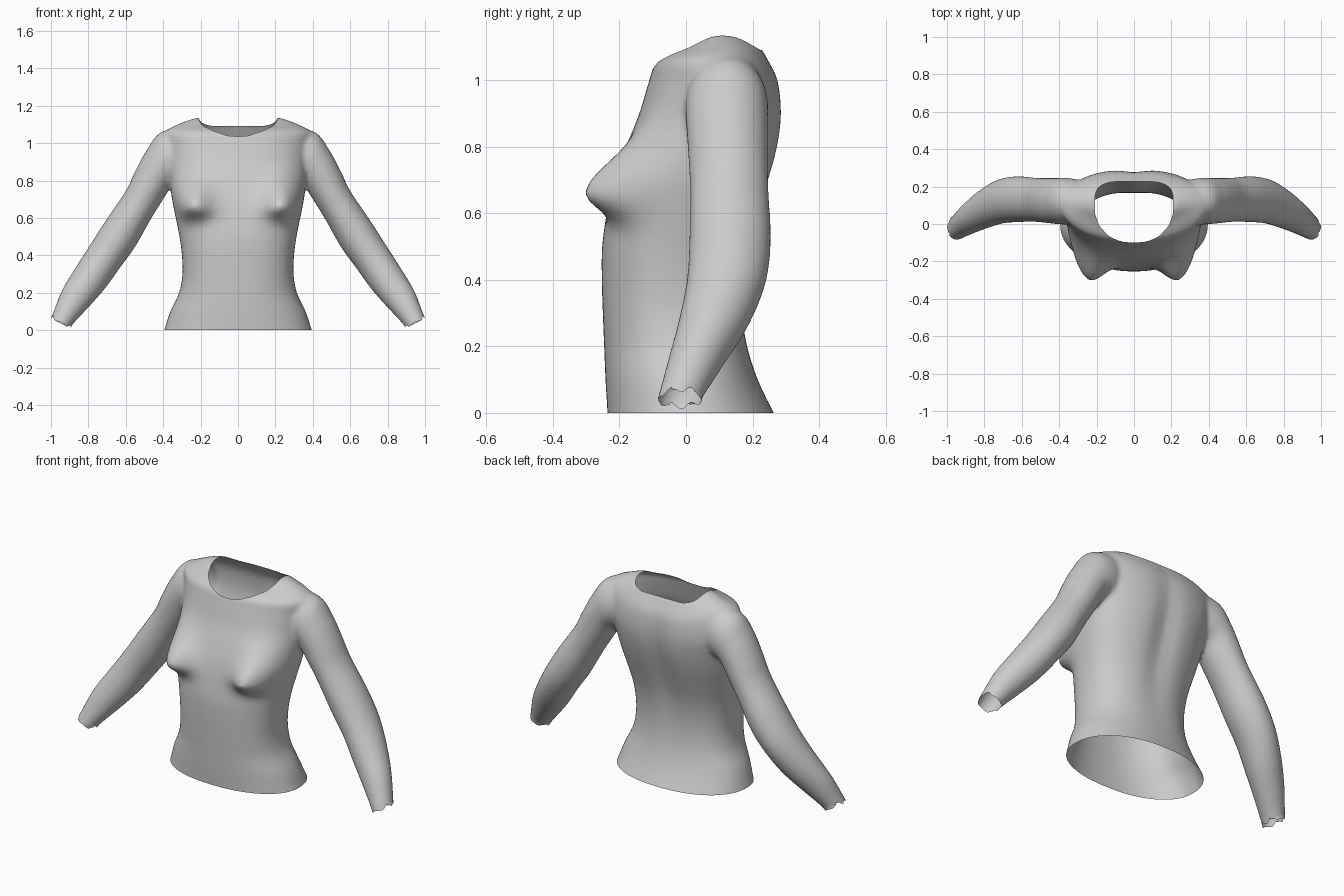
import bpy, bmesh, math
from mathutils import Vector

if "Cube" in bpy.data.objects:
    bpy.data.objects.remove(bpy.data.objects["Cube"])

SEG = 64


def spline(rows, steps=5):
    """Smooth Catmull-Rom interpolation of parameter rows."""
    out = []
    for i in range(len(rows) - 1):
        a, b, c, d = (rows[max(0, min(len(rows) - 1, i + k))] for k in (-1, 0, 1, 2))
        for s in range(steps):
            t = s / steps
            out.append([0.5 * (2*q + (r - p)*t + (2*p - 5*q + 4*r - u)*t*t
                               + (3*q - p - 3*r + u)*t**3)
                        for p, q, r, u in zip(a, b, c, d)])
    out.append(list(rows[-1]))
    return out


def loft(bm, rings):
    """Closed tube through a list of point rings, capped at both ends."""
    loops = [[bm.verts.new(p) for p in ring] for ring in rings]
    faces = [bm.faces.new((a[i], a[(i + 1) % SEG], b[(i + 1) % SEG], b[i]))
             for a, b in zip(loops, loops[1:]) for i in range(SEG)]
    faces.append(bm.faces.new(loops[0][::-1]))
    faces.append(bm.faces.new(loops[-1]))
    bmesh.ops.recalc_face_normals(bm, faces=faces)


def power(v, e):
    return math.copysign(abs(v) ** e, v)


def torso_ring(z, hw, front, back, mid, n):
    pts = []
    for i in range(SEG):
        a = 2 * math.pi * i / SEG
        c, s = math.cos(a), math.sin(a)
        x = hw * power(c, 2 / n)
        y = mid + (back - mid if s > 0 else mid - front) * power(s, 2 / n)
        if s < 0:   # bust
            sz = 0.065 if z < 0.66 else 0.135
            y -= (0.125 * min(1, -2 * s) * math.exp(-((abs(x) - 0.245) / 0.1) ** 2)
                  * math.exp(-((z - 0.66) / sz) ** 2))
        else:       # spine groove
            y -= 0.025 * math.exp(-(x / 0.07) ** 2) * math.exp(-((z - 0.7) / 0.3) ** 2)
        pts.append((x, y, z))
    return pts


def sleeve_ring(side, xo, zo, xi, zi, front, back):
    pts = []
    for i in range(SEG):
        a = 2 * math.pi * i / SEG
        c, s = math.cos(a) / 2, math.sin(a)
        pts.append((side * ((xo + xi) / 2 + (xo - xi) * c),
                    (front + back) / 2 + (back - front) / 2 * s,
                    (zo + zi) / 2 + (zo - zi) * c))
    return pts


# torso: height, half width, front, back, widest depth, squareness
torso = [
    (-0.10, 0.43, -0.232, 0.32, 0.00, 2.2),
    (0.00, 0.395, -0.236, 0.264, 0.00, 2.2),
    (0.10, 0.362, -0.242, 0.216, -0.01, 2.2),
    (0.20, 0.315, -0.246, 0.185, -0.02, 2.3),
    (0.30, 0.297, -0.250, 0.172, -0.03, 2.4),
    (0.40, 0.300, -0.253, 0.175, -0.03, 2.4),
    (0.50, 0.313, -0.252, 0.192, -0.02, 2.4),
    (0.60, 0.333, -0.238, 0.222, 0.00, 2.4),
    (0.70, 0.353, -0.215, 0.255, 0.02, 2.4),
    (0.80, 0.365, -0.180, 0.282, 0.06, 2.3),
    (0.90, 0.375, -0.140, 0.292, 0.10, 2.3),
    (1.00, 0.385, -0.110, 0.280, 0.11, 2.2),
    (1.06, 0.390, -0.085, 0.250, 0.11, 2.1),
    (1.105, 0.310, 0.000, 0.222, 0.11, 2.0),
    (1.135, 0.220, 0.040, 0.180, 0.11, 2.0),
    (1.145, 0.100, 0.080, 0.140, 0.11, 2.0),
]
# sleeve: outer x z, inner x z, front, back
sleeve = [
    (0.25, 1.09, 0.20, 0.84, 0.03, 0.22),
    (0.41, 1.06, 0.28, 0.81, 0.00, 0.245),
    (0.49, 0.96, 0.34, 0.79, 0.00, 0.246),
    (0.55, 0.85, 0.39, 0.715, 0.006, 0.246),
    (0.60, 0.745, 0.465, 0.595, 0.012, 0.248),
    (0.70, 0.597, 0.55, 0.445, 0.010, 0.255),
    (0.79, 0.457, 0.63, 0.335, 0.002, 0.240),
    (0.87, 0.332, 0.715, 0.217, -0.022, 0.190),
    (0.943, 0.21, 0.805, 0.115, -0.052, 0.120),
    (0.998, 0.07, 0.893, 0.018, -0.085, 0.048),
    (1.035, -0.005, 0.93, -0.06, -0.105, 0.01),
]

# solid body and sleeves fused into one smooth skin
bm = bmesh.new()
loft(bm, [torso_ring(*r) for r in spline(torso)])
for side in (1, -1):
    loft(bm, [sleeve_ring(side, *r) for r in spline(sleeve)])
base = bpy.data.meshes.new("shirt_base")
bm.to_mesh(base)
bm.free()
shirt = bpy.data.objects.new("shirt", base)
bpy.context.collection.objects.link(shirt)
fuse = shirt.modifiers.new("fuse", 'REMESH')
fuse.mode = 'VOXEL'
fuse.voxel_size = 0.012
soft = shirt.modifiers.new("soften", 'SMOOTH')
soft.factor = 0.5
soft.iterations = 8
bpy.context.view_layer.update()
dg = bpy.context.evaluated_depsgraph_get()
mesh = bpy.data.meshes.new_from_object(shirt.evaluated_get(dg))
shirt.modifiers.clear()
shirt.data = mesh
bm = bmesh.new()
bm.from_mesh(mesh)


def slice_off(point, normal):
    bmesh.ops.bisect_plane(bm, geom=bm.verts[:] + bm.edges[:] + bm.faces[:],
                           plane_co=point, plane_no=normal, clear_outer=True)


# open cuffs and hem
for side in (1, -1):
    slice_off((side * 0.945, 0, 0.045), Vector((side * 0.447, 0, -0.894)))
slice_off((0, 0, 0), (0, 0, -1))


# neck opening: rounded in front, squarer behind
def in_neck(p):
    if p.z < 0.95:
        return False
    dy = p.y - 0.1
    n, reach = (4, 0.125) if dy > 0 else (2.2, 0.198)
    return (abs(p.x) / 0.203) ** n + (abs(dy) / reach) ** n < 1


bmesh.ops.delete(bm, geom=[v for v in bm.verts if in_neck(v.co)], context='VERTS')

# even out the neck rim
rim = [v for v in bm.verts if v.is_boundary and v.co.z > 0.9]
for _ in range(8):
    new = {}
    for v in rim:
        near = [e.other_vert(v).co for e in v.link_edges if e.is_boundary]
        new[v] = v.co * 0.5 + sum(near, Vector()) * (0.5 / len(near))
    for v, co in new.items():
        v.co = co

# slightly ragged cuffs
for v in bm.verts:
    if v.is_boundary and abs(v.co.x) > 0.7:
        w = 0.010 * math.sin(v.co.y * 110)
        v.co += Vector((-0.447 * math.copysign(w, v.co.x * w), 0, 0.894 * w))

for f in bm.faces:
    f.smooth = True
bm.to_mesh(mesh)
bm.free()

cloth = bpy.data.materials.new("grey cloth")
cloth.diffuse_color = (0.6, 0.6, 0.6, 1)
cloth.use_nodes = True
cloth.node_tree.nodes["Principled BSDF"].inputs["Base Color"].default_value = cloth.diffuse_color
mesh.materials.clear()
mesh.materials.append(cloth)
